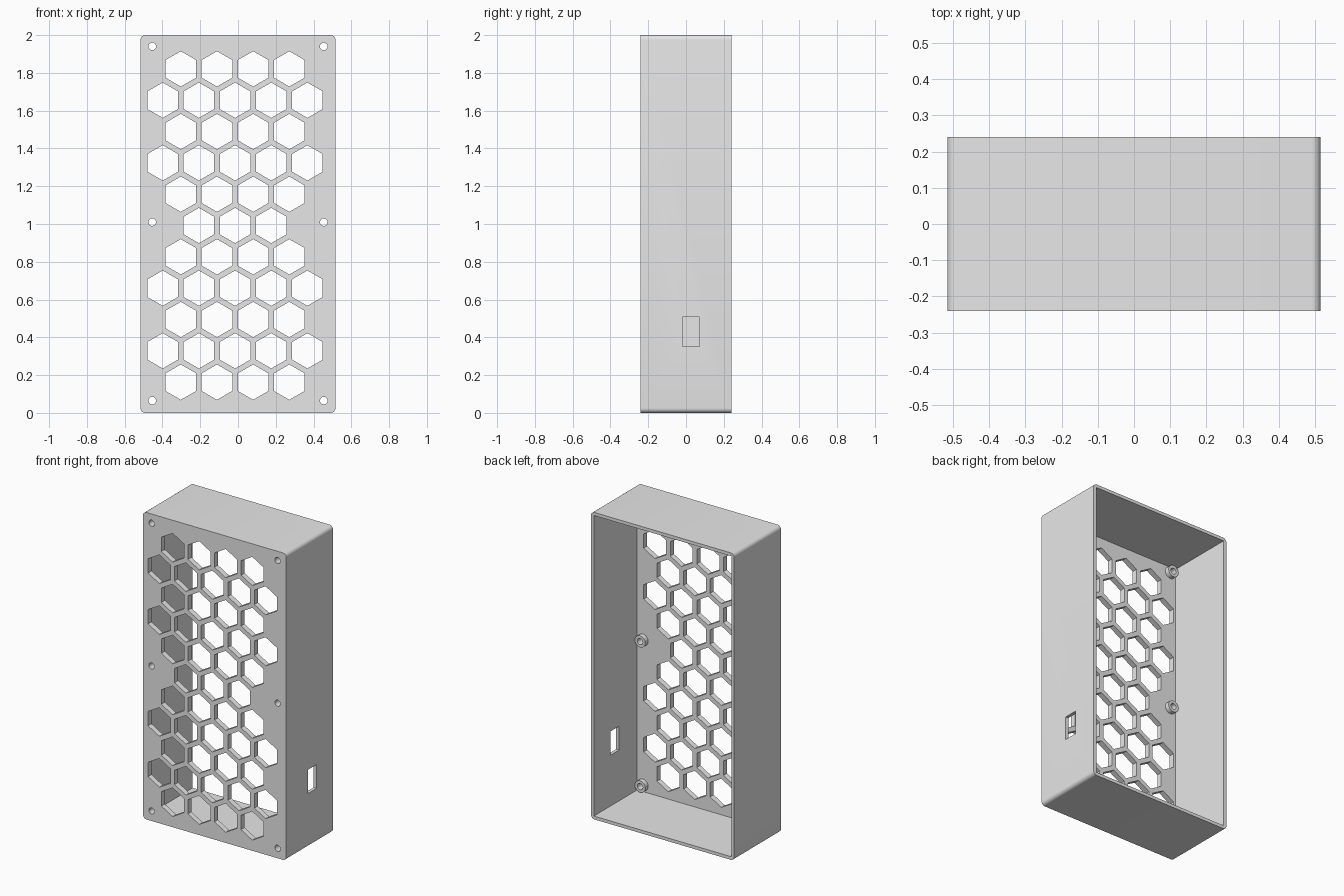
import bpy, bmesh, math
from mathutils import Matrix, Vector

W, D, H = 1.032, 0.482, 2.0      # outer size
WALL, PLATE = 0.021, 0.036       # side wall and front plate thickness
FRONT = -D / 2

cube = bpy.data.objects.get("Cube")
if cube:
    bpy.data.objects.remove(cube, do_unlink=True)

grey = bpy.data.materials.new("plain_grey")
grey.use_nodes = True
grey.diffuse_color = (0.8, 0.8, 0.8, 1)
grey.node_tree.nodes["Principled BSDF"].inputs["Base Color"].default_value = (0.8, 0.8, 0.8, 1)


def make_object(name, bm):
    bmesh.ops.recalc_face_normals(bm, faces=bm.faces)
    mesh = bpy.data.meshes.new(name)
    bm.to_mesh(mesh)
    bm.free()
    mesh.materials.append(grey)
    obj = bpy.data.objects.new(name, mesh)
    bpy.context.collection.objects.link(obj)
    return obj


def add_box(bm, centre, size):
    mat = Matrix.Translation(centre) @ Matrix.Diagonal((*size, 1))
    return bmesh.ops.create_cube(bm, size=1, matrix=mat)["verts"]


def add_prism(bm, x, z, radius, sides, y0, y1):
    """Regular prism along y with a corner pointing up."""
    turn = [math.tau * i / sides for i in range(sides)]
    ring = [bm.verts.new((x + radius * math.sin(a), y0, z + radius * math.cos(a))) for a in turn]
    face = bm.faces.new(ring)
    top = bmesh.ops.extrude_face_region(bm, geom=[face])["geom"]
    verts = [v for v in top if isinstance(v, bmesh.types.BMVert)]
    bmesh.ops.translate(bm, verts=verts, vec=(0, y1 - y0, 0))


def cut(target, cutter):
    cutter.hide_render = True
    mod = target.modifiers.new("cut", 'BOOLEAN')
    mod.operation, mod.solver, mod.object = 'DIFFERENCE', 'EXACT', cutter
    bpy.context.view_layer.objects.active = target
    bpy.ops.object.modifier_apply(modifier=mod.name)
    bpy.data.objects.remove(cutter, do_unlink=True)


def smooth(obj):
    bpy.ops.object.select_all(action='DESELECT')
    obj.select_set(True)
    bpy.context.view_layer.objects.active = obj
    bpy.ops.object.shade_smooth_by_angle(angle=math.radians(30))


# Outer shell with rounded corners
bm = bmesh.new()
add_box(bm, (0, 0, H / 2), (W, D, H))
corners = [e for e in bm.edges if abs(e.verts[0].co.y - e.verts[1].co.y) > 0.1]
bmesh.ops.bevel(bm, geom=corners, offset=0.025, segments=6, profile=0.5, affect='EDGES')
case = make_object("case", bm)

# Cavity, open at the back
bm = bmesh.new()
add_box(bm, (0, PLATE / 2 + 0.05, H / 2), (W - 2 * WALL, D - PLATE + 0.1, H - 2 * WALL))
cut(case, make_object("cavity_cutter", bm))

# Side port
bm = bmesh.new()
add_box(bm, (W / 2, 0.027, 0.43), (0.12, 0.09, 0.155))
cut(case, make_object("port_cutter", bm))

# Honeycomb vents and screw holes
pitch = 0.1915
screws = [(x, z) for x in (-0.454, 0.454) for z in (0.065, 1.01, 1.94)]
bm = bmesh.new()
for row in range(11):
    count = 3 if row == 5 else 4 + row % 2
    for i in range(count):
        x = -0.0155 + (i - (count - 1) / 2) * pitch
        z = 0.992 + (row - 5) * pitch * math.sqrt(3) / 2
        add_prism(bm, x, z, 0.0935, 6, FRONT - 0.05, FRONT + 0.1)
for x, z in screws:
    add_prism(bm, x, z, 0.02, 24, FRONT - 0.05, FRONT + 0.1)
cut(case, make_object("vent_cutter", bm))
smooth(case)

# Screw bosses behind the front plate
for n, (x, z) in enumerate(screws):
    bm = bmesh.new()
    add_prism(bm, x, z, 0.038, 24, FRONT + PLATE - 0.002, FRONT + PLATE + 0.03)
    boss = make_object(f"screw_boss_{n + 1}", bm)
    bm = bmesh.new()
    add_prism(bm, x, z, 0.02, 24, FRONT - 0.05, FRONT + 0.2)
    cut(boss, make_object("bore_cutter", bm))
    smooth(boss)
